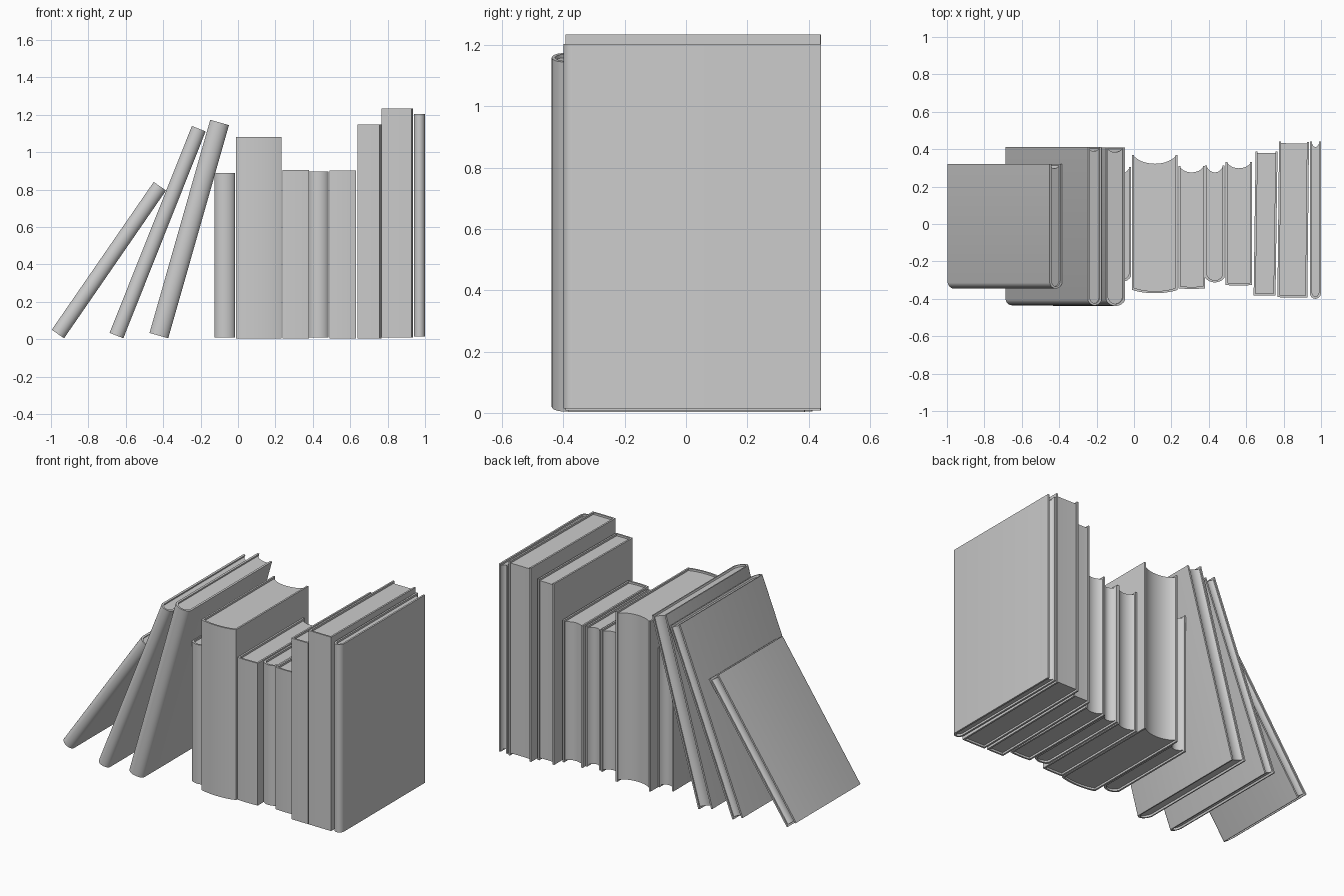
import bpy, bmesh
from math import sin, cos, radians
from mathutils import Matrix

if "Cube" in bpy.data.objects:
    bpy.data.objects.remove(bpy.data.objects["Cube"])

N = 14        # segments across a spine / fore edge
T = 0.011     # cover board thickness
INSET = 0.012 # pages sit inside the cover at top and bottom


def arc(w, y, bulge, deg):
    """Curve across the book thickness: y at the centre, y + bulge at the edges."""
    a = radians(deg)
    pts = []
    for i in range(N + 1):
        t = a * (2 * i / N - 1)
        pts.append((w / 2 * sin(t) / sin(a), y + bulge * (1 - cos(t)) / (1 - cos(a))))
    return pts


def strip_solid(name, a, b, z0, z1, mat):
    """Closed solid filling the band between two equal-length plan curves."""
    bm = bmesh.new()
    rings = [[bm.verts.new((x, y, z)) for x, y in c] for z in (z0, z1) for c in (a, b)]
    a0, b0, a1, b1 = rings
    for i in range(len(a) - 1):
        for p, q in ((a0, b0), (b0, b1), (b1, a1), (a1, a0)):
            bm.faces.new((p[i], p[i + 1], q[i + 1], q[i]))
    for i in (0, -1):
        bm.faces.new((a0[i], b0[i], b1[i], a1[i]))
    bmesh.ops.recalc_face_normals(bm, faces=bm.faces)
    me = bpy.data.meshes.new(name)
    bm.to_mesh(me)
    bm.free()
    ob = bpy.data.objects.new(name, me)
    bpy.context.collection.objects.link(ob)
    ob.matrix_world = mat
    bpy.ops.object.select_all(action='DESELECT')
    ob.select_set(True)
    bpy.context.view_layer.objects.active = ob
    bpy.ops.object.shade_smooth_by_angle(angle=radians(35))
    return ob


def book(name, right, z0, w, h, y0, y1, bulge, deg, hollow, lean=0, yaw=0):
    # local frame is centred in x; pivot at the lower right edge of the spine side
    mat = (Matrix.Translation((right, 0, z0)) @ Matrix.Rotation(radians(lean), 4, 'Y')
           @ Matrix.Translation((-w / 2, 0, 0)) @ Matrix.Rotation(radians(yaw), 4, 'Z'))
    # cover: left board, spine, right board
    outer = arc(w, y0, bulge, deg)
    inner = arc(w - 2 * T, y0 + T, bulge, deg)
    o = [(-w / 2, y1)] + outer + [(w / 2, y1)]
    i = [(-w / 2 + T, y1)] + inner + [(w / 2 - T, y1)]
    strip_solid(name + "_cover", o, i, 0, h, mat)
    # page block: rounded back against the spine, hollow fore edge
    fore = arc(w - 2 * T, y1 - 0.008 - hollow, hollow, 60)
    strip_solid(name + "_pages", inner, fore, INSET, h - INSET, mat)


# name, right x, base z, thickness, height, front y, back y,
# spine bulge, spine arc, fore-edge hollow, lean, yaw
BOOKS = [
    ("leaning_book_short", -0.930, 0.005, 0.080, 0.960, -0.345, 0.320, 0.030, 80, 0.015, 34.6, 0),
    ("leaning_book_thin", -0.613, 0.005, 0.079, 1.190, -0.435, 0.412, 0.030, 80, 0.015, 21.7, 0),
    ("leaning_book_thick", -0.373, 0.005, 0.104, 1.185, -0.438, 0.410, 0.032, 75, 0.018, 15.9, 0),
    ("upright_book_a", -0.016, 0.010, 0.109, 0.880, -0.310, 0.305, 0.030, 70, 0.028, 0, 0),
    ("upright_book_b", 0.233, 0.003, 0.243, 1.077, -0.370, 0.370, 0.018, 50, 0.040, 0, 0),
    ("upright_book_c", 0.379, 0.004, 0.142, 0.900, -0.347, 0.310, 0.003, 40, 0.026, 0, 0),
    ("upright_book_d", 0.484, 0.010, 0.104, 0.886, -0.312, 0.312, 0.026, 65, 0.028, 0, 0),
    ("upright_book_e", 0.632, 0.005, 0.142, 0.898, -0.330, 0.332, 0.005, 40, 0.026, 0, 0),
    ("upright_book_f", 0.762, 0.003, 0.117, 1.145, -0.383, 0.388, 0.001, 30, 0.001, 0, -0.8),
    ("upright_book_g", 0.931, 0.008, 0.160, 1.226, -0.393, 0.440, 0.001, 30, 0.001, 0, -0.6),
    ("upright_book_h", 1.000, 0.015, 0.060, 1.188, -0.400, 0.440, 0.028, 80, 0.020, 0, 0),
]
for b in BOOKS:
    book(*b)
